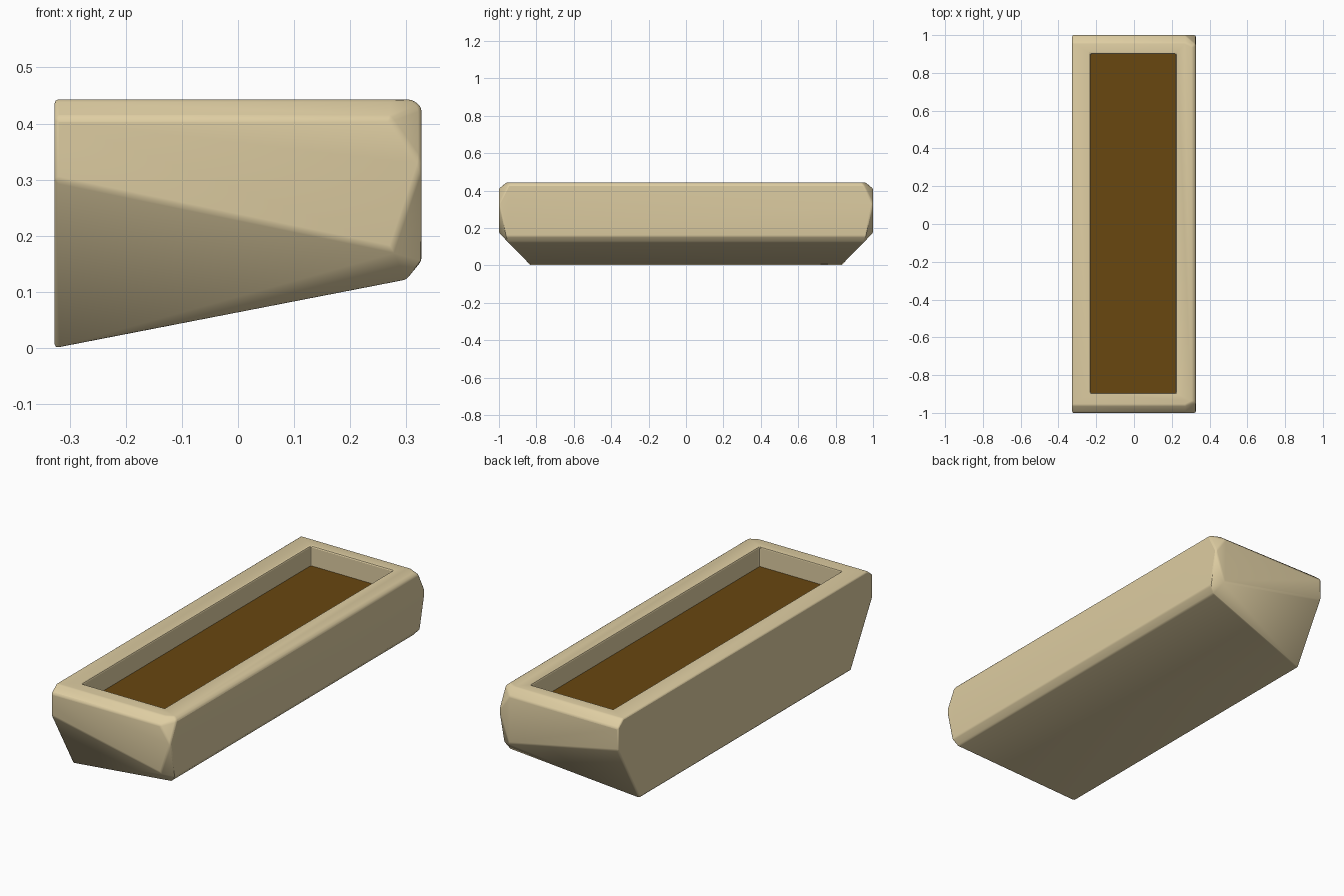
import bpy, bmesh, math

cube = bpy.data.objects.get("Cube")
if cube:
    bpy.data.objects.remove(cube, do_unlink=True)


def material(name, rgb):
    m = bpy.data.materials.new(name)
    m.use_nodes = True
    m.diffuse_color = (*rgb, 1)
    m.node_tree.nodes["Principled BSDF"].inputs["Base Color"].default_value = (*rgb, 1)
    return m


def add_object(name, bm, mat):
    bmesh.ops.recalc_face_normals(bm, faces=bm.faces)
    mesh = bpy.data.meshes.new(name)
    bm.to_mesh(mesh)
    bm.free()
    mesh.materials.append(mat)
    ob = bpy.data.objects.new(name, mesh)
    bpy.context.collection.objects.link(ob)
    return ob


def add_box(name, x0, x1, y0, y1, z0, z1, mat):
    bm = bmesh.new()
    bmesh.ops.create_cube(bm, size=1)
    for v in bm.verts:
        v.co = ((x0 + x1) / 2 + v.co.x * (x1 - x0),
                (y0 + y1) / 2 + v.co.y * (y1 - y0),
                (z0 + z1) / 2 + v.co.z * (z1 - z0))
    return add_object(name, bm, mat)


stone = material("sandstone", (0.73, 0.61, 0.36))
earth = material("dark soil", (0.14, 0.063, 0.005))

# Corners of one end of the trough, mirrored to the other end
W, TOP = 0.327, 0.443
end_points = [
    (-W, 0.96, TOP), (-W, 1, 0.41), (-W, 1, 0.30), (-W, 0.83, 0),
    (0.27, 0.96, TOP), (0.27, 1, 0.41), (W, 1, 0.33), (0.275, 1, 0.175),
    (0.30, 0.95, 0.122), (W, 0.96, 0.155), (W, 0.95, 0.43), (0.31, 0.94, TOP),
]
bm = bmesh.new()
for x, y, z in end_points:
    for side in (-1, 1):
        bm.verts.new((x, side * y, z))
bmesh.ops.convex_hull(bm, input=bm.verts)
bmesh.ops.dissolve_limit(bm, angle_limit=math.radians(3), verts=bm.verts, edges=bm.edges)
trough = add_object("trough", bm, stone)

# Recess for the soil
cutter = add_box("recess_cutter", -0.23, 0.222, -0.895, 0.9, 0.335, 0.6, stone)
cutter.hide_render = True
cutter.hide_viewport = True
cut = trough.modifiers.new("recess", 'BOOLEAN')
cut.operation = 'DIFFERENCE'
cut.solver = 'EXACT'
cut.object = cutter

# Softened edges
bev = trough.modifiers.new("soft_edges", 'BEVEL')
bev.width = 0.007
bev.segments = 2
bev.limit_method = 'ANGLE'
bev.angle_limit = math.radians(25)

bpy.ops.object.select_all(action='DESELECT')
trough.select_set(True)
bpy.context.view_layer.objects.active = trough
bpy.ops.object.shade_smooth_by_angle(angle=math.radians(50))

# Soil bed
add_box("soil", -0.229, 0.221, -0.894, 0.899, 0.325, 0.345, earth)
